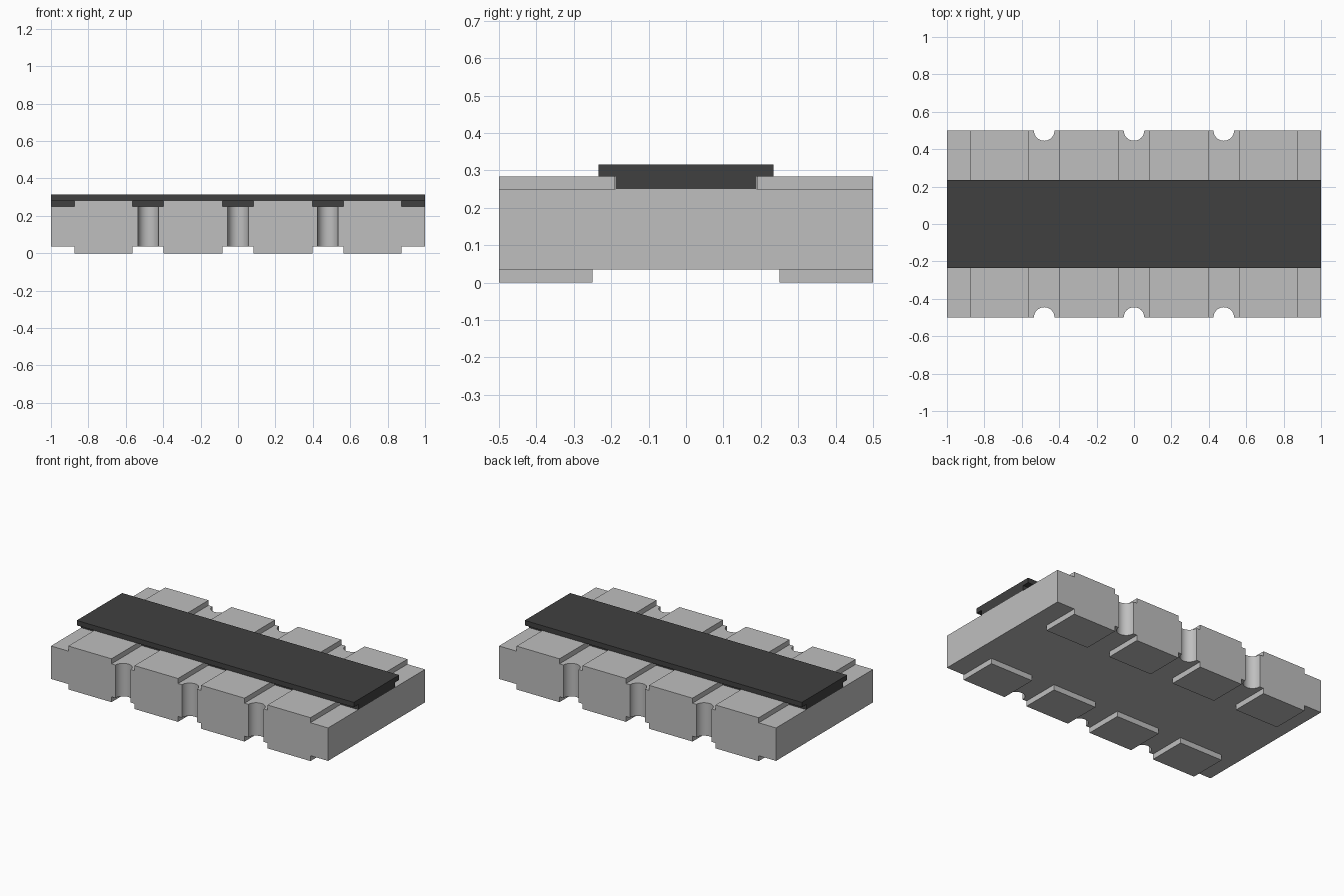
import bpy
import math

cube = bpy.data.objects.get("Cube")
if cube:
    bpy.data.objects.remove(cube, do_unlink=True)

BASE, DECK, PAD_TOP, TOP = 0.035, 0.25, 0.283, 0.315
GAPS = (-0.48, 0, 0.48)


def material(name, value):
    mat = bpy.data.materials.new(name)
    colour = (value, value, value, 1)
    mat.diffuse_color = colour
    mat.use_nodes = True
    mat.node_tree.nodes["Principled BSDF"].inputs["Base Color"].default_value = colour
    return mat


def box(name, x, y, z):
    """Box spanning the given (low, high) ranges."""
    bpy.ops.mesh.primitive_cube_add(size=1)
    ob = bpy.context.object
    ob.name = name
    spans = (x, y, z)
    ob.location = [(a + b) / 2 for a, b in spans]
    ob.scale = [b - a for a, b in spans]
    bpy.ops.object.transform_apply(location=True, rotation=False, scale=True)
    return ob


def cut(target, cutter):
    """Carve the cutter out of the target and discard it."""
    cutter.hide_render = True
    mod = target.modifiers.new("cut", 'BOOLEAN')
    mod.operation = 'DIFFERENCE'
    mod.solver = 'EXACT'
    mod.object = cutter
    bpy.context.view_layer.objects.active = target
    bpy.ops.object.modifier_apply(modifier=mod.name)
    bpy.data.objects.remove(cutter, do_unlink=True)


grey = material("light grey", 0.521)
dark = material("charcoal", 0.0513)

# Ceramic block with raised terminals left between the cut channels
body = box("body", (-1, 1), (-0.5, 0.5), (0, PAD_TOP))
body.data.materials.append(grey)
cut(body, box("top_channel", (-2, 2), (-0.19, 0.19), (DECK, 1)))
cut(body, box("bottom_channel", (-2, 2), (-0.25, 0.25), (-1, BASE)))

# Cross grooves between terminals and at both ends
grooves = [(c - 0.083, c + 0.083) for c in GAPS] + [(-2, -0.875), (0.873, 2)]
for span in grooves:
    cut(body, box("top_groove", span, (-1, 1), (DECK, 1)))
    cut(body, box("bottom_groove", span, (-1, 1), (-1, BASE)))

# Half-round notches along both long sides
for x in GAPS:
    for side in (-1, 1):
        bpy.ops.mesh.primitive_cylinder_add(vertices=32, radius=0.055, depth=2,
                                            location=(x, side * 0.5, 0))
        cut(body, bpy.context.object)

bpy.ops.object.select_all(action='DESELECT')
body.select_set(True)
bpy.context.view_layer.objects.active = body
bpy.ops.object.shade_smooth_by_angle(angle=math.radians(30))

# Dark strip filling the channel, with a wider cover on top
strip = box("resistive_strip", (-1, 1), (-0.188, 0.188), (DECK, PAD_TOP))
cover = box("cover", (-1, 1), (-0.234, 0.234), (PAD_TOP, TOP))
for part in (strip, cover):
    part.data.materials.append(dark)
